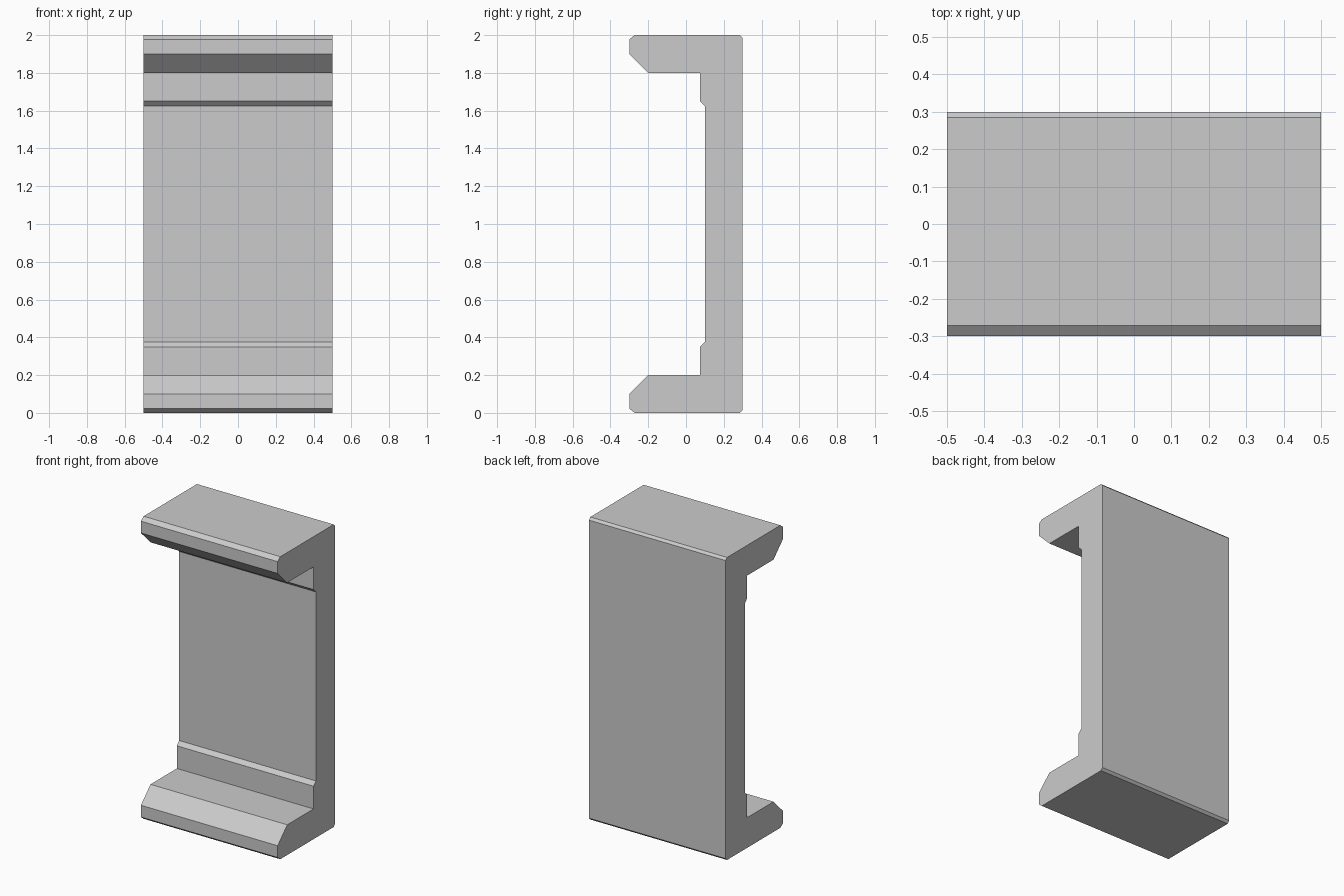
import bpy, bmesh
from mathutils import Vector

if "Cube" in bpy.data.objects:
    bpy.data.objects.remove(bpy.data.objects["Cube"])

WIDTH = 1.0

# Lower half of the C-shaped section (y, z), from back edge round to the inner wall
lower = [(0.3, 0.015), (0.285, 0.0), (-0.272, 0.0), (-0.3, 0.022), (-0.3, 0.1),
         (-0.2, 0.2), (0.075, 0.2), (0.075, 0.35), (0.1, 0.375)]
# Mirror it about z = 1 for the upper half
profile = lower + [(y, 2.0 - z) for y, z in reversed(lower)]

# Extrude the section along x
bm = bmesh.new()
verts = [bm.verts.new((-WIDTH / 2, y, z)) for y, z in profile]
face = bm.faces.new(verts)
ext = bmesh.ops.extrude_face_region(bm, geom=[face], use_keep_orig=True)
moved = [g for g in ext["geom"] if isinstance(g, bmesh.types.BMVert)]
bmesh.ops.translate(bm, verts=moved, vec=Vector((WIDTH, 0, 0)))
bmesh.ops.recalc_face_normals(bm, faces=bm.faces[:])

mesh = bpy.data.meshes.new("channel_bracket")
bm.to_mesh(mesh)
bm.free()
bracket = bpy.data.objects.new("channel_bracket", mesh)
bpy.context.collection.objects.link(bracket)
